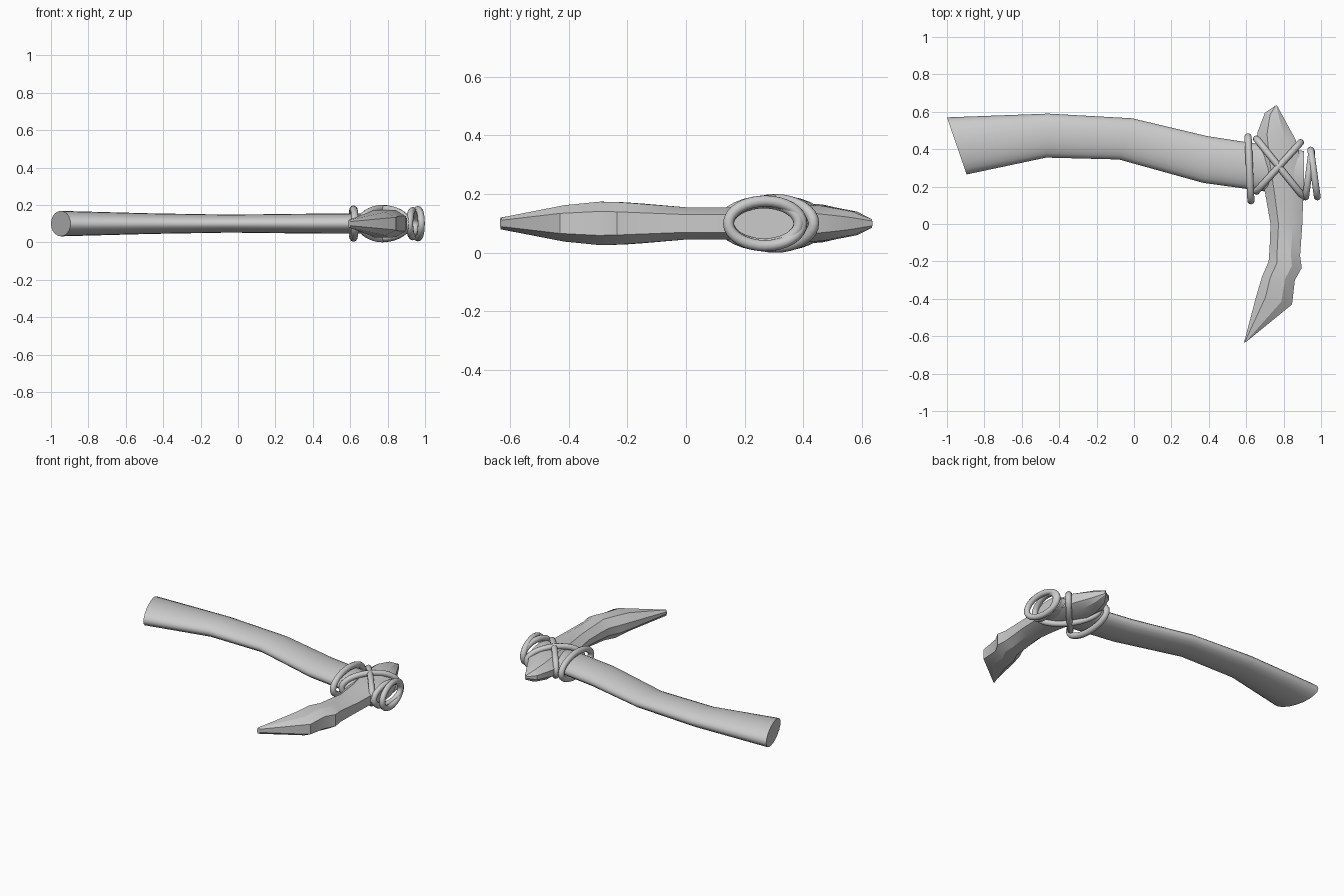
import bpy, bmesh, math
from mathutils import Vector

if "Cube" in bpy.data.objects:
    bpy.data.objects.remove(bpy.data.objects["Cube"])

ZC = 0.1  # mid-plane height of the whole tool


def finish(obj, angle):
    bpy.ops.object.select_all(action='DESELECT')
    obj.select_set(True)
    bpy.context.view_layer.objects.active = obj
    bpy.ops.object.shade_smooth_by_angle(angle=math.radians(angle))


def loft(name, sections, shape, angle):
    """Skin sections (x1, y1, x2, y2, half_thickness) with a unit outline."""
    bm = bmesh.new()
    rings = []
    for x1, y1, x2, y2, h in sections:
        a, b = Vector((x1, y1, ZC)), Vector((x2, y2, ZC))
        mid, half = (a + b) / 2, (b - a) / 2
        rings.append([bm.verts.new(mid + half * u + Vector((0, 0, h * w)))
                      for u, w in shape])
    n = len(shape)
    for r, s in zip(rings, rings[1:]):
        for i in range(n):
            j = (i + 1) % n
            bm.faces.new((r[i], r[j], s[j], s[i]))
    bm.faces.new(rings[0])
    bm.faces.new(rings[-1])
    bmesh.ops.recalc_face_normals(bm, faces=bm.faces)
    mesh = bpy.data.meshes.new(name)
    bm.to_mesh(mesh)
    bm.free()
    obj = bpy.data.objects.new(name, mesh)
    bpy.context.collection.objects.link(obj)
    finish(obj, angle)


def rope_loop(name, x1, y1, x2, y2, h, r=0.019, n=32, m=10):
    """Closed elliptical rope whose long axis joins two points in plan."""
    a, b = Vector((x1, y1, ZC)), Vector((x2, y2, ZC))
    mid, half = (a + b) / 2, (b - a) / 2
    side = half.normalized().cross(Vector((0, 0, 1)))
    bm = bmesh.new()
    rings = []
    for i in range(n):
        t = math.tau * i / n
        p = mid + half * math.cos(t) + Vector((0, 0, h * math.sin(t)))
        tan = -half * math.sin(t) + Vector((0, 0, h * math.cos(t)))
        out = tan.normalized().cross(side)
        rings.append([bm.verts.new(p + r * (out * math.cos(s) + side * math.sin(s)))
                      for s in (math.tau * k / m for k in range(m))])
    for i in range(n):
        p, q = rings[i], rings[(i + 1) % n]
        for k in range(m):
            l = (k + 1) % m
            bm.faces.new((p[k], p[l], q[l], q[k]))
    bmesh.ops.recalc_face_normals(bm, faces=bm.faces)
    mesh = bpy.data.meshes.new(name)
    bm.to_mesh(mesh)
    bm.free()
    obj = bpy.data.objects.new(name, mesh)
    bpy.context.collection.objects.link(obj)
    finish(obj, 60)


# Curved wooden handle with an oval section
oval = [(math.cos(math.tau * i / 20), math.sin(math.tau * i / 20)) for i in range(20)]
loft("handle", [
    (-1.00, 0.57, -0.895, 0.265, 0.068),
    (-0.46, 0.59, -0.47, 0.355, 0.055),
    (-0.01, 0.565, -0.08, 0.345, 0.048),
    (0.39, 0.47, 0.37, 0.22, 0.053),
    (0.91, 0.39, 0.91, 0.145, 0.055)], oval, 40)

# Chipped stone head with a bevelled section
stone = [(-1, -0.35), (-0.5, -1), (0.4, -1), (1, -0.55),
         (1, 0.55), (0.4, 1), (-0.5, 1), (-1, 0.35)]
loft("stone_head", [
    (0.588, -0.634, 0.602, -0.628, 0.02),
    (0.655, -0.38, 0.845, -0.43, 0.062),
    (0.685, -0.28, 0.86, -0.30, 0.074),
    (0.72, -0.20, 0.897, -0.235, 0.072),
    (0.725, -0.13, 0.888, -0.17, 0.067),
    (0.73, 0.00, 0.90, 0.00, 0.055),
    (0.70, 0.17, 0.905, 0.15, 0.055),
    (0.67, 0.33, 0.895, 0.32, 0.068),
    (0.66, 0.49, 0.865, 0.45, 0.06),
    (0.70, 0.595, 0.81, 0.55, 0.04),
    (0.752, 0.63, 0.764, 0.635, 0.015)], stone, 25)

# Rope lashing: collar, two crossed loops and two loops at the handle end
rope_loop("collar_rope", 0.61, 0.465, 0.625, 0.125, 0.077, 0.02)
rope_loop("cross_rope_a", 0.655, 0.455, 0.905, 0.145, 0.079)
rope_loop("cross_rope_b", 0.89, 0.435, 0.655, 0.175, 0.081)
rope_loop("end_rope_inner", 0.95, 0.385, 0.918, 0.145, 0.07)
rope_loop("end_rope_outer", 0.945, 0.395, 0.98, 0.145, 0.076)
